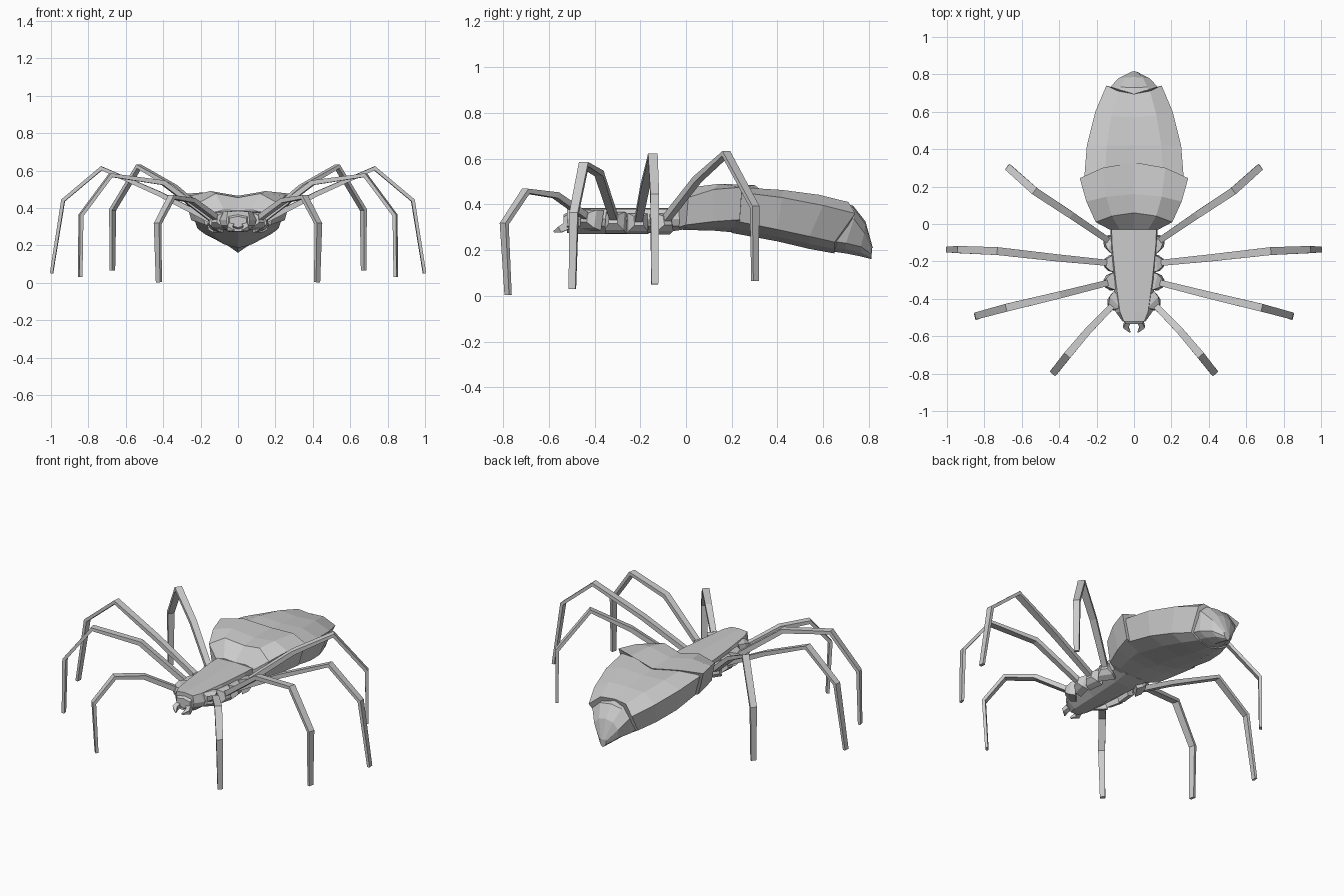
import bpy, bmesh
from mathutils import Vector

if "Cube" in bpy.data.objects:
    bpy.data.objects.remove(bpy.data.objects["Cube"])


def loft(name, rings, mirror=False):
    """Skin a list of equal-length point rings and cap both ends."""
    bm = bmesh.new()
    vs = [[bm.verts.new(p) for p in r] for r in rings]
    n = len(rings[0])
    for a, b in zip(vs, vs[1:]):
        for i in range(n):
            j = (i + 1) % n
            bm.faces.new((a[i], a[j], b[j], b[i]))
    bm.faces.new(vs[0])
    bm.faces.new(vs[-1])
    bmesh.ops.recalc_face_normals(bm, faces=bm.faces)
    me = bpy.data.meshes.new(name)
    bm.to_mesh(me)
    bm.free()
    ob = bpy.data.objects.new(name, me)
    bpy.context.collection.objects.link(ob)
    if mirror:
        m = ob.modifiers.new("mirror", 'MIRROR')
        m.use_axis[0] = True
        m.use_mirror_merge = False
    return ob


def both_sides(half):
    """Complete a half ring whose first and last points lie on x = 0."""
    return half + [(-x, y, z) for x, y, z in half[-2:0:-1]]


def shell_ring(ys, yt, yl, w, zt, zs, ze, zb, ridge):
    """Abdomen section: ridged top, steep side wall, keeled belly."""
    return both_sides([
        (0, yt, zt),
        (0.58 * w, yt * 0.65 + ys * 0.35, zt + ridge),
        (w, ys, zs),
        (0.86 * w, yl, ze),
        (0.5 * w, yl, ze * 0.4 + zb * 0.6),
        (0, yl, zb)])


def tube(name, pts, widths, thicks):
    """Flat four-sided bar along a path, mirrored to the other side."""
    pts = [Vector(p) for p in pts]
    out = pts[-1] - pts[0]
    side = Vector((-out.y, out.x, 0)).normalized()
    rings = []
    for i, p in enumerate(pts):
        a = (p - pts[i - 1]).normalized() if i else Vector()
        b = (pts[i + 1] - p).normalized() if i < len(pts) - 1 else Vector()
        up = side.cross((a + b).normalized()).normalized()
        s, u = side * widths[i], up * thicks[i]
        rings.append([p + s + u, p - s + u, p - s - u, p + s - u])
    return loft(name, rings, True)


# Abdomen: three overlapping shells
loft("abdomen_front_shell", [shell_ring(*r) for r in (
    (-.03, -.03, -.03, .13, .385, .375, .30, .29, .005),
    (.01, .06, .00, .205, .455, .43, .31, .288, .022),
    (.12, .16, .12, .255, .465, .465, .325, .285, .025),
    (.245, .33, .235, .29, .462, .475, .333, .275, .022))])
loft("abdomen_middle_shell", [shell_ring(*r) for r in (
    (.22, .28, .20, .268, .455, .455, .33, .275, .018),
    (.42, .42, .40, .252, .455, .43, .29, .238, .008),
    (.60, .57, .54, .207, .44, .395, .26, .205, .002),
    (.74, .695, .65, .148, .412, .36, .235, .185, -.002))])
loft("abdomen_tail_shell", [shell_ring(*r) for r in (
    (.68, .67, .63, .140, .405, .36, .24, .195, -.003),
    (.735, .73, .70, .125, .395, .335, .23, .185, -.01),
    (.78, .785, .765, .082, .325, .275, .215, .172, -.01),
    (.81, .817, .812, .022, .21, .205, .18, .16, 0))])

# Thorax: flat top, V-shaped underside
loft("thorax", [both_sides([
    (0, y, .385), (wt, y, .38), (w, y, .335), (w * .9, y, .305),
    (w * .4, y, zb), (0, y, zb)])
    for y, wt, w, zb in (
        (-.52, .055, .062, .275), (-.47, .075, .098, .27),
        (-.30, .098, .112, .27), (-.10, .118, .125, .276),
        (-.01, .12, .125, .29))])

# Small head plate and hooked jaws
loft("head", [both_sides([
    (0, y, .37 - d), (w, y, .36 - d), (w, y, .295 + d), (0, y, .28 + d)])
    for y, w, d in ((-.51, .055, 0), (-.535, .045, .015))])
tube("jaw", [(.032, -.515, .31), (.044, -.55, .29), (.022, -.578, .28)],
     (.016, .014, .004), (.018, .014, .004))

# Four pairs of legs with hip sockets
legs = {
    "front_leg": [(.10, -.42, .335), (.245, -.57, .44), (.355, -.70, .458),
                  (.43, -.795, .315), (.423, -.778, .003)],
    "second_leg": [(.12, -.31, .325), (.40, -.38, .535), (.68, -.447, .575),
                   (.84, -.49, .36), (.843, -.497, .03)],
    "third_leg": [(.12, -.21, .32), (.42, -.18, .475), (.73, -.145, .612),
                  (.935, -.137, .44), (.997, -.137, .05)],
    "rear_leg": [(.12, -.10, .32), (.34, .05, .51), (.53, .175, .622),
                 (.67, .30, .39), (.672, .302, .065)],
}
for name, pts in legs.items():
    tube(name, pts, (.016, .019, .021, .019, .015), (.015, .013, .011, .01, .008))
    hip = Vector(pts[0])
    d = (Vector(pts[1]) - hip)
    d.z *= 0.4
    d.normalize()
    tube(name + "_socket", [hip - d * .03, hip + d * .008, hip + d * .036],
         (.048, .042, .02), (.045, .04, .02))
